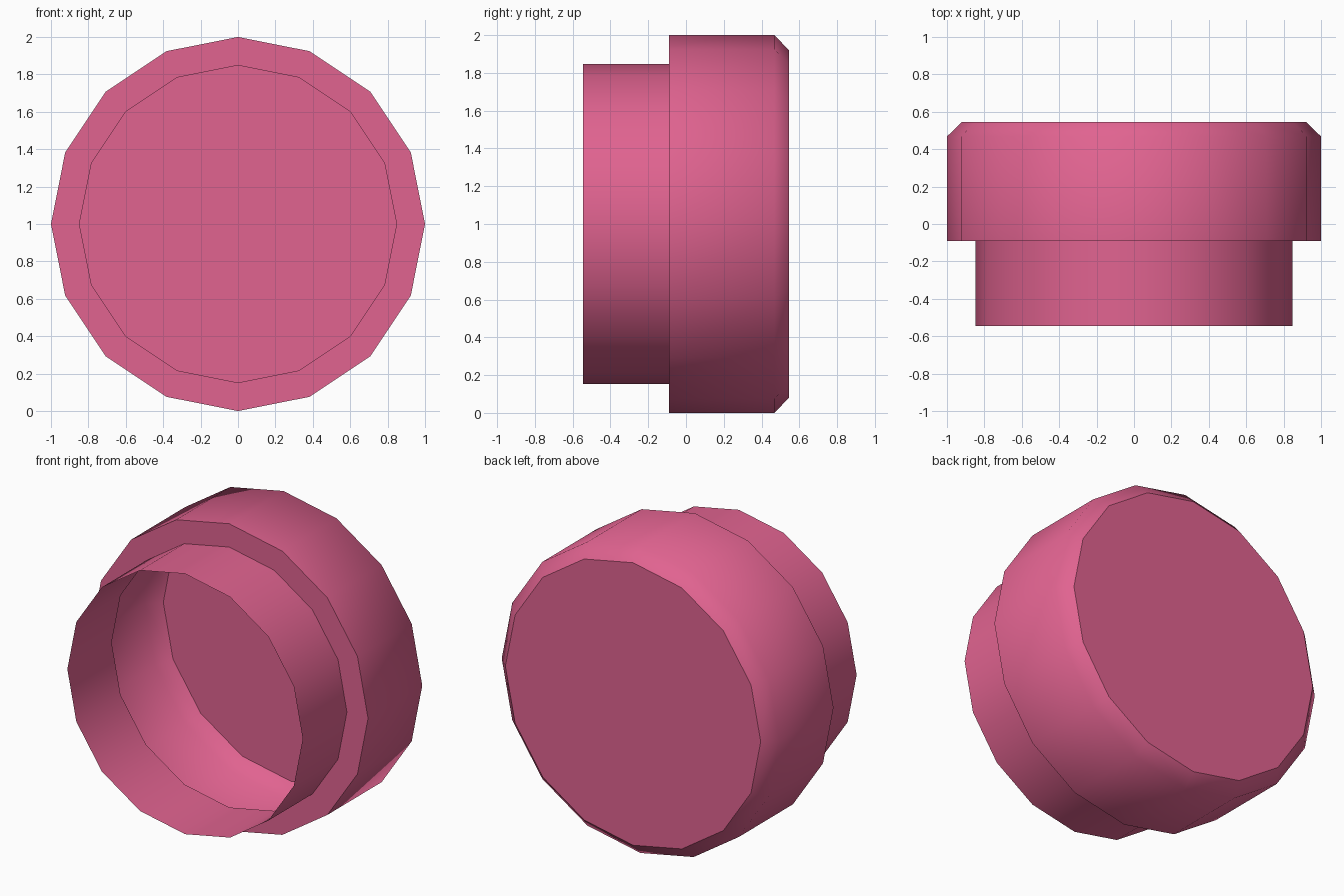
import bpy
import bmesh
from math import cos, sin, pi

cube = bpy.data.objects.get("Cube")
if cube:
    bpy.data.objects.remove(cube, do_unlink=True)

SIDES = 16
# (radius, y) from the open neck rim to the closed back
PROFILE = [(0.848, -0.545), (0.848, -0.09), (1.0, -0.09), (1.0, 0.468), (0.92, 0.545)]
SHARP_RINGS = {1, 2, 4}

# Pink material
pink = bpy.data.materials.new("pink")
pink.use_nodes = True
colour = (0.75, 0.125, 0.28, 1)
pink.diffuse_color = colour
pink.node_tree.nodes["Principled BSDF"].inputs["Base Color"].default_value = colour

# Thin stepped shell, turned around the y axis
bm = bmesh.new()
rings = []
for radius, y in PROFILE:
    angles = [2 * pi * i / SIDES for i in range(SIDES)]
    rings.append([bm.verts.new((radius * cos(a), y, 1 + radius * sin(a))) for a in angles])

for k in range(len(rings) - 1):
    low, high = rings[k], rings[k + 1]
    for i in range(SIDES):
        j = (i + 1) % SIDES
        face = bm.faces.new((low[i], high[i], high[j], low[j]))
        face.smooth = k != 1

# Flat back cap
bm.faces.new(rings[-1][::-1])

# Crisp step and cap edges
for k in SHARP_RINGS:
    for i in range(SIDES):
        bm.edges.get((rings[k][i], rings[k][(i + 1) % SIDES])).smooth = False

# Point the faces outward, judged by the back cap
bm.normal_update()
bm.faces.ensure_lookup_table()
bmesh.ops.recalc_face_normals(bm, faces=bm.faces[:])
bm.normal_update()
bm.faces.ensure_lookup_table()
if bm.faces[-1].normal.y < 0:
    bmesh.ops.reverse_faces(bm, faces=bm.faces[:])

mesh = bpy.data.meshes.new("stepped_cap")
bm.to_mesh(mesh)
bm.free()
mesh.materials.append(pink)
cap = bpy.data.objects.new("stepped_cap", mesh)
bpy.context.collection.objects.link(cap)
